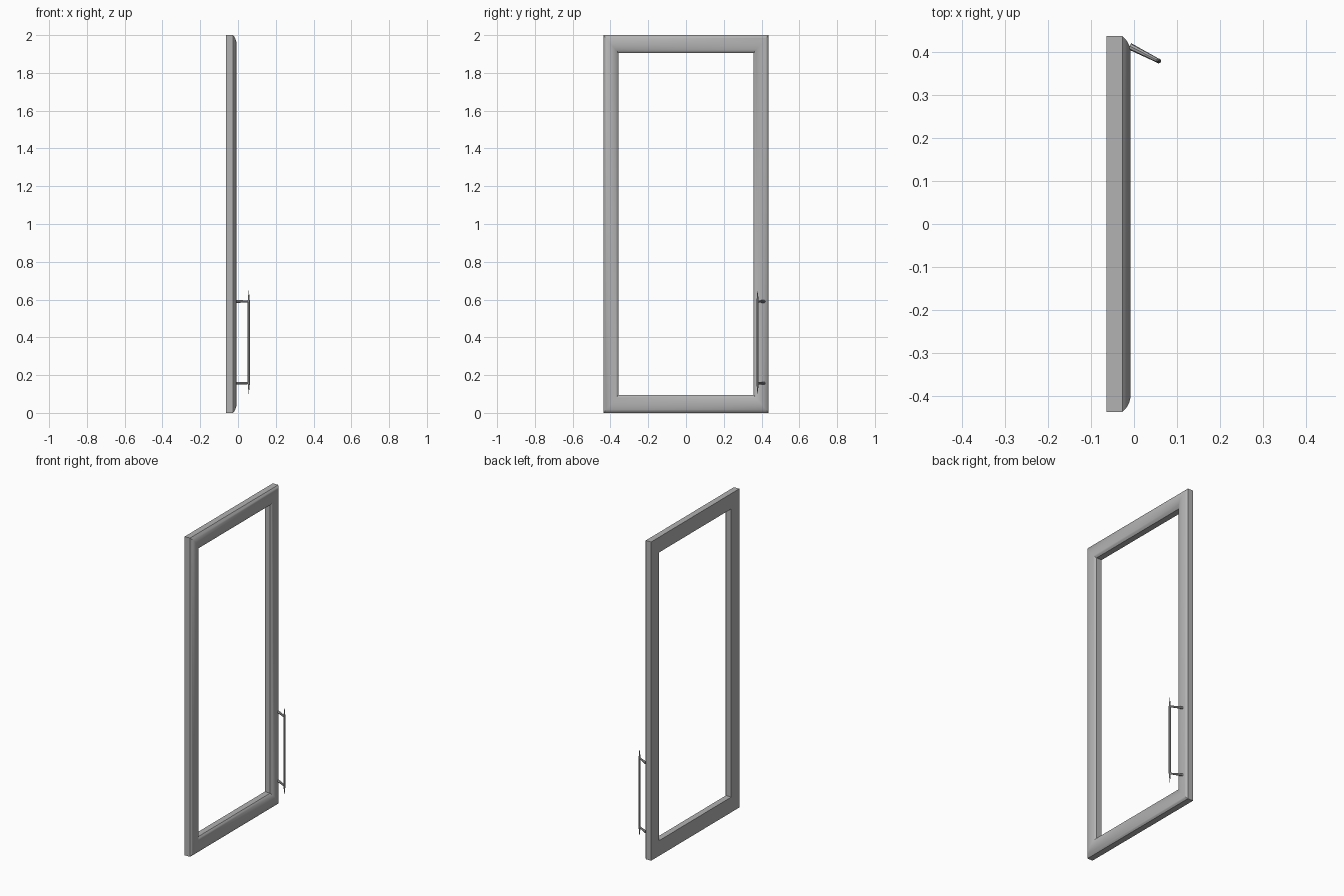
import bpy, bmesh, math
from mathutils import Vector

if "Cube" in bpy.data.objects:
    bpy.data.objects.remove(bpy.data.objects["Cube"])

grey = bpy.data.materials.new("satin_grey")
grey.use_nodes = True
colour = (0.45, 0.45, 0.45, 1)
grey.diffuse_color = colour
grey.node_tree.nodes["Principled BSDF"].inputs["Base Color"].default_value = colour


def make(name, bm, angle):
    bmesh.ops.recalc_face_normals(bm, faces=bm.faces)
    mesh = bpy.data.meshes.new(name)
    bm.to_mesh(mesh)
    bm.free()
    mesh.materials.append(grey)
    obj = bpy.data.objects.new(name, mesh)
    bpy.context.collection.objects.link(obj)
    bpy.ops.object.select_all(action="DESELECT")
    bpy.context.view_layer.objects.active = obj
    obj.select_set(True)
    bpy.ops.object.shade_smooth_by_angle(angle=math.radians(angle))
    return obj


def bridge(bm, rings):
    for a, b in zip(rings, rings[1:]):
        n = len(a)
        for i in range(n):
            j = (i + 1) % n
            bm.faces.new((a[i], a[j], b[j], b[i]))


# Door frame: a domed moulding swept round the mitred rectangle
BACK, SHOULDER, RISE, STEPS = -0.064, -0.027, 0.019, 10
HALF_W, STILE, HEIGHT, RAIL = 0.437, 0.08, 2.0, 0.096
profile = [(BACK, 0)]
half = math.radians(51)
for i in range(STEPS + 1):
    a = half * (2 * i / STEPS - 1)
    t = 0.5 + 0.5 * math.sin(a) / math.sin(half)
    lift = RISE * (math.cos(a) - math.cos(half)) / (1 - math.cos(half))
    profile.append((SHOULDER + lift, t))
profile.append((BACK, 1))

bm = bmesh.new()
rings = []
for x, t in profile:
    y, z = HALF_W - t * STILE, t * RAIL
    rings.append([bm.verts.new(p) for p in
                  ((x, -y, z), (x, y, z), (x, y, HEIGHT - z), (x, -y, HEIGHT - z))])
bridge(bm, rings + rings[:1])
make("door_frame", bm, 35)


# Handle pieces: round bars with a radius at each point of the path
def bar(name, path, sides=8):
    bm = bmesh.new()
    axis = (Vector(path[-1][0]) - Vector(path[0][0])).normalized()
    u = axis.orthogonal().normalized()
    v = axis.cross(u)
    rings = []
    for p, r in path:
        angles = [math.tau * i / sides for i in range(sides)]
        rings.append([bm.verts.new(Vector(p) + r * (math.cos(a) * u + math.sin(a) * v))
                      for a in angles])
    bridge(bm, rings)
    bm.faces.new(rings[0])
    bm.faces.new(rings[-1])
    return make(name, bm, 40)


GX, GY = 0.057, 0.379
LOW, HIGH, SPIKE = 0.157, 0.59, 0.057
bar("handle_grip", [((GX, GY, LOW - SPIKE), 0.0005), ((GX, GY, LOW), 0.006),
                    ((GX, GY, HIGH), 0.006), ((GX, GY, HIGH + SPIKE), 0.0005)])
for name, z in (("lower_handle_post", LOW), ("upper_handle_post", HIGH)):
    bar(name, [((-0.01, 0.413, z), 0.008), ((GX, GY, z), 0.005)])
